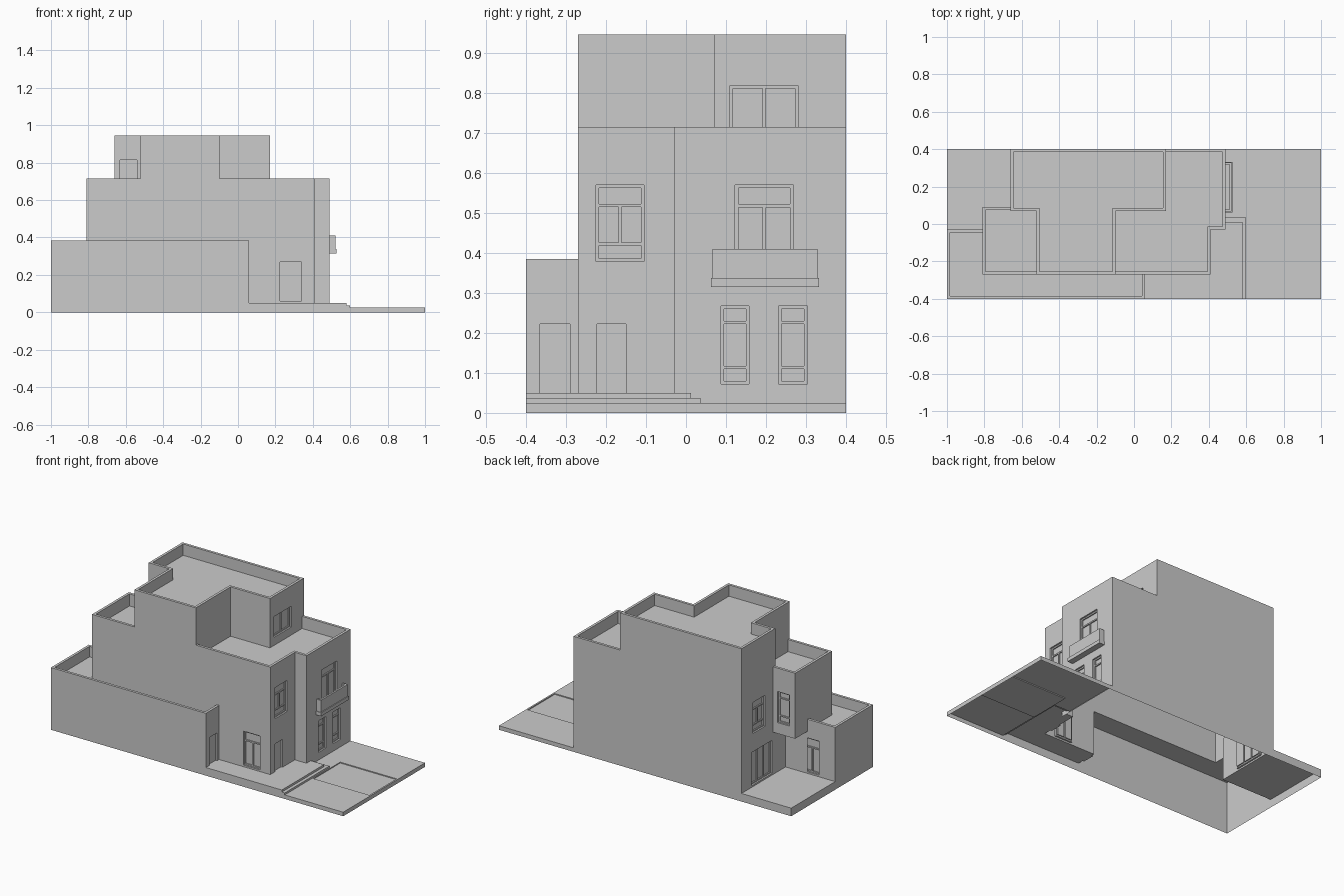
import bpy, bmesh
from mathutils import Vector as V

if "Cube" in bpy.data.objects:
    bpy.data.objects.remove(bpy.data.objects["Cube"])

parts = {}
UP = V((0, 0, 1))


def face(part, pts):
    bm = parts.setdefault(part, bmesh.new())
    bm.faces.new([bm.verts.new(p) for p in pts])


def sheet(part, o, u, v, rect, holes):
    """Flat sheet on axes u, v with rectangular holes left out."""
    us = sorted({rect[0], rect[1], *[a for h in holes for a in h[:2]]})
    vs = sorted({rect[2], rect[3], *[a for h in holes for a in h[2:4]]})
    for a, b in zip(us, us[1:]):
        for c, d in zip(vs, vs[1:]):
            m, n = (a + b) / 2, (c + d) / 2
            if not any(h[0] < m < h[1] and h[2] < n < h[3] for h in holes):
                face(part, [o + u * s + v * t for s, t in ((a, c), (b, c), (b, d), (a, d))])


def reveal(part, o, u, v, h, depth):
    """Four side faces leading from an opening into the wall."""
    inn = -u.cross(v) * depth
    c = [o + u * s + v * t for s, t in ((h[0], h[2]), (h[1], h[2]), (h[1], h[3]), (h[0], h[3]))]
    for i in range(4):
        a, b = c[i], c[(i + 1) % 4]
        face(part, [a, b, b + inn, a + inn])
    return o + inn


def window(o, u, v, h, rows):
    """Recessed frame; rows lists (height share, pane count) from the bottom."""
    part = "window_frames" if rows else "doors"
    o = reveal(part, o, u, v, h, 0.010)
    a, b, c, d = h[:4]
    g, panes, z = 0.008, [], c + 0.008
    for share, n in rows or []:
        hh = (d - c - g * (len(rows) + 1)) * share
        w = (b - a - g * (n + 1)) / n
        panes += [(a + g + i * (w + g), a + g + i * (w + g) + w, z, z + hh) for i in range(n)]
        z += hh + g
    sheet(part, o, u, v, h[:4], panes)
    for p in panes:
        sheet("window_panes", reveal(part, o, u, v, p, 0.007), u, v, p, [])


def wall(p, q, z0, z1, holes=(), part="walls"):
    """Upright wall, outside on the right of p->q; holes use world coordinates."""
    p, q = V((*p, 0)), V((*q, 0))
    u = (q - p).normalized()
    k = 0 if abs(u.x) > 0.5 else 1
    hs = []
    for a, b, c, d, rows in holes:
        s, t = sorted(((a - p[k]) * u[k], (b - p[k]) * u[k]))
        hs.append((s, t, c, d, rows))
    sheet(part, p, u, UP, (0, (q - p).length, z0, z1), hs)
    for h in hs:
        window(p, u, UP, h, h[4])


def flat(part, pts, z):
    face(part, [(x, y, z) for x, y in pts])


def parapet(pts, top, roof, closed=False, t=0.016):
    """Parapet cap and inner face, offset to the left of the path."""
    P = [V(p) for p in pts]
    n = len(P)
    inner = []
    for i in range(n):
        off = V((0, 0))
        for a, b in ((i - 1, i), (i, i + 1)):
            if closed or (a >= 0 and b < n):
                d = (P[b % n] - P[a % n]).normalized()
                off += V((-d.y, d.x)) * t
        inner.append(P[i] + off)
    for i in range(n if closed else n - 1):
        j = (i + 1) % n
        face("parapets", [(*P[i], top), (*P[j], top), (*inner[j], top), (*inner[i], top)])
        face("parapets", [(*inner[i], top), (*inner[j], top), (*inner[j], roof), (*inner[i], roof)])


def box(part, x0, x1, y0, y1, z0, z1):
    c = [(x0, y0), (x1, y0), (x1, y1), (x0, y1)]
    for i in range(4):
        wall(c[i], c[(i + 1) % 4], z0, z1, part=part)
    flat(part, c, z1)
    flat(part, c[::-1], z0)


# Storey heights: parapet top and roof surface
T1, R1, T2, R2, T3, R3 = 0.385, 0.32, 0.715, 0.64, 0.945, 0.875
F, OV = 0.05, 0.31
THREE = [(0.2, 1), (0.55, 2), (0.25, 1)]
SLIM = [(0.18, 1), (0.64, 1), (0.18, 1)]
TALL = [(0.75, 2), (0.25, 1)]

# Ground storey walls
wall((-1, -.4), (.06, -.4), 0, T1)
wall((-1, -.03), (-1, -.4), 0, T1)
wall((-.81, -.03), (-1, -.03), F, T1, [(-.89, -.78, .06, .27, TALL)])
wall((-.66, -.03), (-.81, -.03), F, OV)
wall((-.66, .09), (-.66, -.03), F, OV)
wall((.06, -.4), (.06, -.27), F, T1, [(-.365, -.29, F, .222, None)])

# Full height and middle storey walls
wall((-.66, .4), (-.66, .09), F, T3, [(.10, .30, .06, .265, [(1, 3)]), (.17, .29, .378, .57, THREE)])
wall((.17, .4), (-.66, .4), 0, T3)
wall((.49, .4), (.17, .4), 0, T2)
wall((-.81, -.03), (-.81, -.27), R1, T2)
wall((-.81, .09), (-.81, -.03), OV, T2)
wall((-.66, .09), (-.81, .09), OV, T2, [(-.77, -.69, .378, .57, SLIM)])
wall((-.81, -.27), (-.52, -.27), R1, T2)
wall((-.52, -.27), (-.10, -.27), R1, T3)
wall((-.10, -.27), (.06, -.27), R1, T2)
wall((.06, -.27), (.41, -.27), F, T2, [(.225, .34, .06, .27, TALL)])
wall((.41, -.27), (.41, -.03), F, T2, [(-.222, -.15, F, .222, None), (-.225, -.105, .378, .57, THREE)])
wall((.41, -.03), (.49, -.03), F, T2)
wall((.49, -.03), (.49, .4), .02, T2, [(.087, .158, .072, .267, SLIM), (.231, .303, .072, .267, SLIM),
                                       (.123, .268, .345, .57, [(.8, 2), (.2, 1)])])
flat("overhang_soffit", [(-.81, -.03), (-.81, .09), (-.66, .09), (-.66, -.03)], OV)

# Top storey walls
wall((-.66, .09), (-.66, .07), R2, T3)
wall((-.66, .07), (-.52, .07), R2, T3, [(-.63, -.54, .71, .815, TALL)])
wall((-.52, .07), (-.52, -.27), R2, T3)
wall((-.10, -.27), (-.10, .07), R2, T3)
wall((-.10, .07), (.17, .07), R2, T3)
wall((.17, .07), (.17, .4), R2, T3, [(.11, .28, .69, .818, [(1, 2)])])

# Roofs and parapets
low = [(-.81, -.03), (-1, -.03), (-1, -.4), (.06, -.4), (.06, -.27)]
rear = [(-.66, .09), (-.81, .09), (-.81, -.27), (-.52, -.27)]
front = [(-.10, -.27), (.41, -.27), (.41, -.03), (.49, -.03), (.49, .4), (.17, .4)]
upper = [(-.66, .07), (-.52, .07), (-.52, -.27), (-.10, -.27), (-.10, .07), (.17, .07), (.17, .4), (-.66, .4)]
parapet(low, T1, R1)
parapet(rear, T2, R2)
parapet(front, T2, R2)
parapet(upper, T3, R3, closed=True)
flat("roofs", low + [(-.81, -.27)], R1)
flat("roofs", rear + [(-.52, .07), (-.66, .07)], R2)
flat("roofs", front + [(.17, .07), (-.10, .07)], R2)
flat("roofs", upper, R3)

# Rear patio
flat("patio", [(-1, -.03), (-.66, -.03), (-.66, .4), (-1, .4)], F)
wall((-.66, .4), (-1, .4), 0, F, part="patio")
wall((-1, .4), (-1, -.03), 0, F, part="patio")

# Entrance porch and its lower step
flat("porch", [(.06, -.4), (.58, -.4), (.58, .012), (.49, .012), (.49, -.03), (.41, -.03), (.41, -.27), (.06, -.27)], F)
flat("porch_step", [(.58, -.4), (.6, -.4), (.6, .036), (.49, .036), (.49, .012), (.58, .012)], .037)
for part, x, y, z0, z1 in (("porch", .58, .012, .037, F), ("porch_step", .6, .036, .025, .037)):
    wall((x, -.4), (x, y), z0, z1, part=part)
    wall((x, y), (.49, y), z0, z1, part=part)
wall((.06, -.4), (.58, -.4), 0, F, part="porch")
wall((.58, -.4), (.6, -.4), 0, .037, part="porch_step")

# Front yard slab with a shallow sunken driveway panel
X, Y = V((1, 0, 0)), V((0, 1, 0))
O = V((0, 0, .025))
drive = (.605, .99, -.13, .135)
sheet("yard_slab", O, X, Y, (.6, 1, -.4, .4), [drive])
sheet("yard_slab", O, X, Y, (.49, .6, .036, .4), [])
sheet("driveway", reveal("driveway", O, X, Y, drive, .006), X, Y, drive, [])
wall((.6, -.4), (1, -.4), 0, .025, part="yard_slab")
wall((1, -.4), (1, .4), 0, .025, part="yard_slab")
wall((1, .4), (.49, .4), 0, .025, part="yard_slab")

# Balcony: floor plus three thin panels
box("balcony_floor", .49, .526, .062, .332, .315, .337)
box("balcony_panels", .510, .521, .066, .328, .337, .41)
for y in (.066, .317):
    box("balcony_panels", .49, .510, y, y + .011, .337, .41)

for name, bm in parts.items():
    bmesh.ops.remove_doubles(bm, verts=bm.verts, dist=1e-5)
    me = bpy.data.meshes.new(name)
    bm.to_mesh(me)
    bm.free()
    bpy.context.collection.objects.link(bpy.data.objects.new(name, me))
